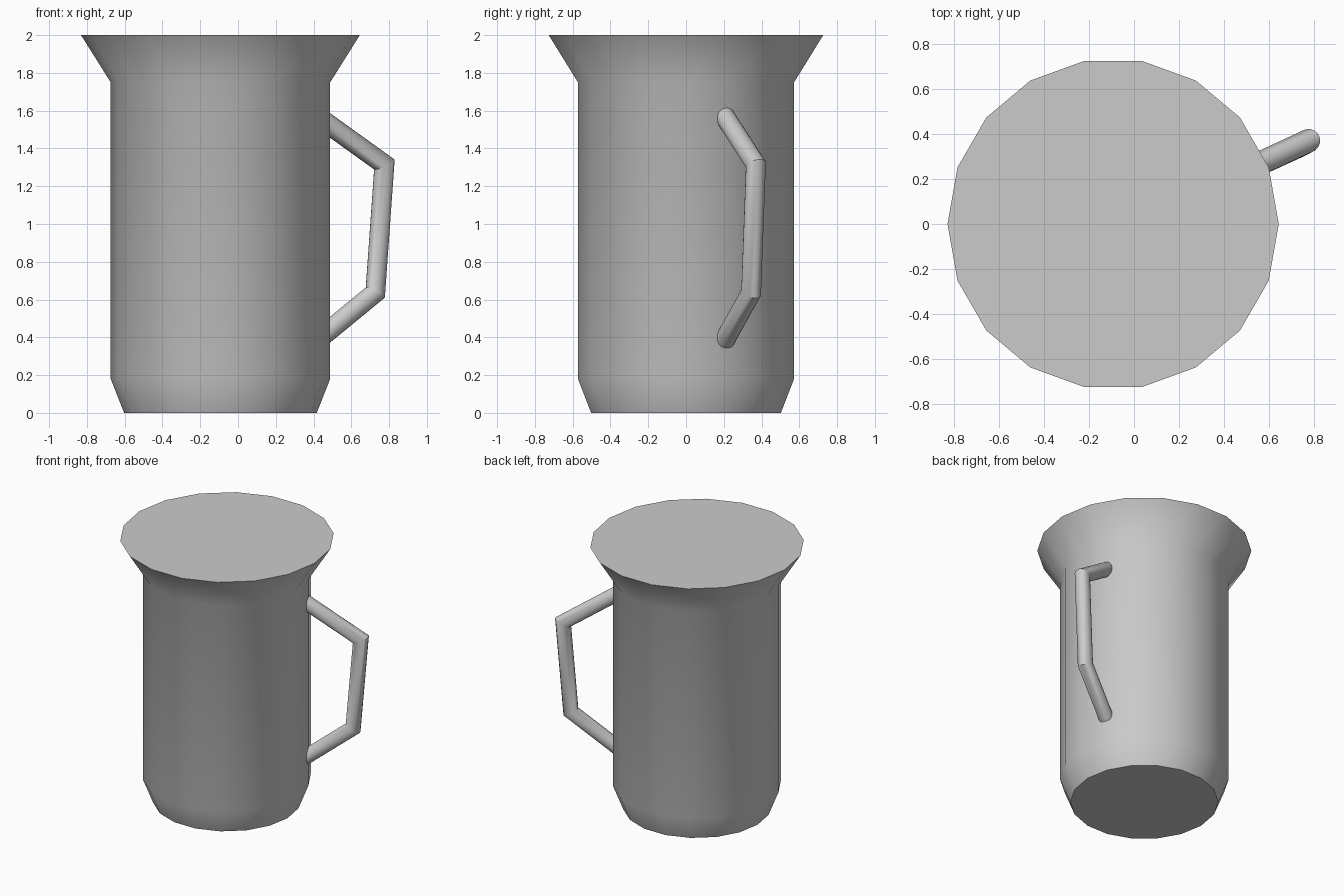
import bpy, bmesh, math
from mathutils import Vector

if "Cube" in bpy.data.objects:
    bpy.data.objects.remove(bpy.data.objects["Cube"])

CX = -0.093  # body axis


def make_object(name, rings):
    """Skin a list of equal-length vertex rings and cap both ends."""
    bm = bmesh.new()
    loops = [[bm.verts.new(p) for p in ring] for ring in rings]
    n = len(loops[0])
    for a, b in zip(loops, loops[1:]):
        for i in range(n):
            j = (i + 1) % n
            bm.faces.new((a[i], a[j], b[j], b[i]))
    bm.faces.new(loops[0][::-1])
    bm.faces.new(loops[-1])
    bmesh.ops.recalc_face_normals(bm, faces=bm.faces[:])
    mesh = bpy.data.meshes.new(name)
    bm.to_mesh(mesh)
    bm.free()
    obj = bpy.data.objects.new(name, mesh)
    bpy.context.collection.objects.link(obj)
    bpy.ops.object.select_all(action='DESELECT')
    obj.select_set(True)
    bpy.context.view_layer.objects.active = obj
    bpy.ops.object.shade_smooth_by_angle(angle=math.radians(35))
    return obj


def circle(n):
    return [(math.cos(2 * math.pi * i / n), math.sin(2 * math.pi * i / n)) for i in range(n)]


# Jug body: 18-sided profile with tapered foot and flared lip
profile = [(0.51, 0), (0.581, 0.18), (0.581, 1.75), (0.738, 2.0)]
make_object("jug_body", [[(CX + r * c, r * s, z) for c, s in circle(18)] for r, z in profile])


# Handle: round tube with mitred corners
def tube(name, path, radius, n):
    pts = [Vector(p) for p in path]
    dirs = [(b - a).normalized() for a, b in zip(pts, pts[1:])]
    u = dirs[0].orthogonal().normalized()
    v = dirs[0].cross(u)
    ring = [pts[0] + radius * (c * u + s * v) for c, s in circle(n)]
    rings = [ring]
    for i, d in enumerate(dirs):
        normal = d + dirs[i + 1] if i + 1 < len(dirs) else d
        ring = [p + d * ((pts[i + 1] - p).dot(normal) / d.dot(normal)) for p in ring]
        rings.append(ring)
    return make_object(name, rings)


tube("handle", [(0.42, 0.205, 1.57), (0.775, 0.37, 1.315),
                (0.727, 0.345, 0.637), (0.42, 0.205, 0.385)], 0.053, 16)
